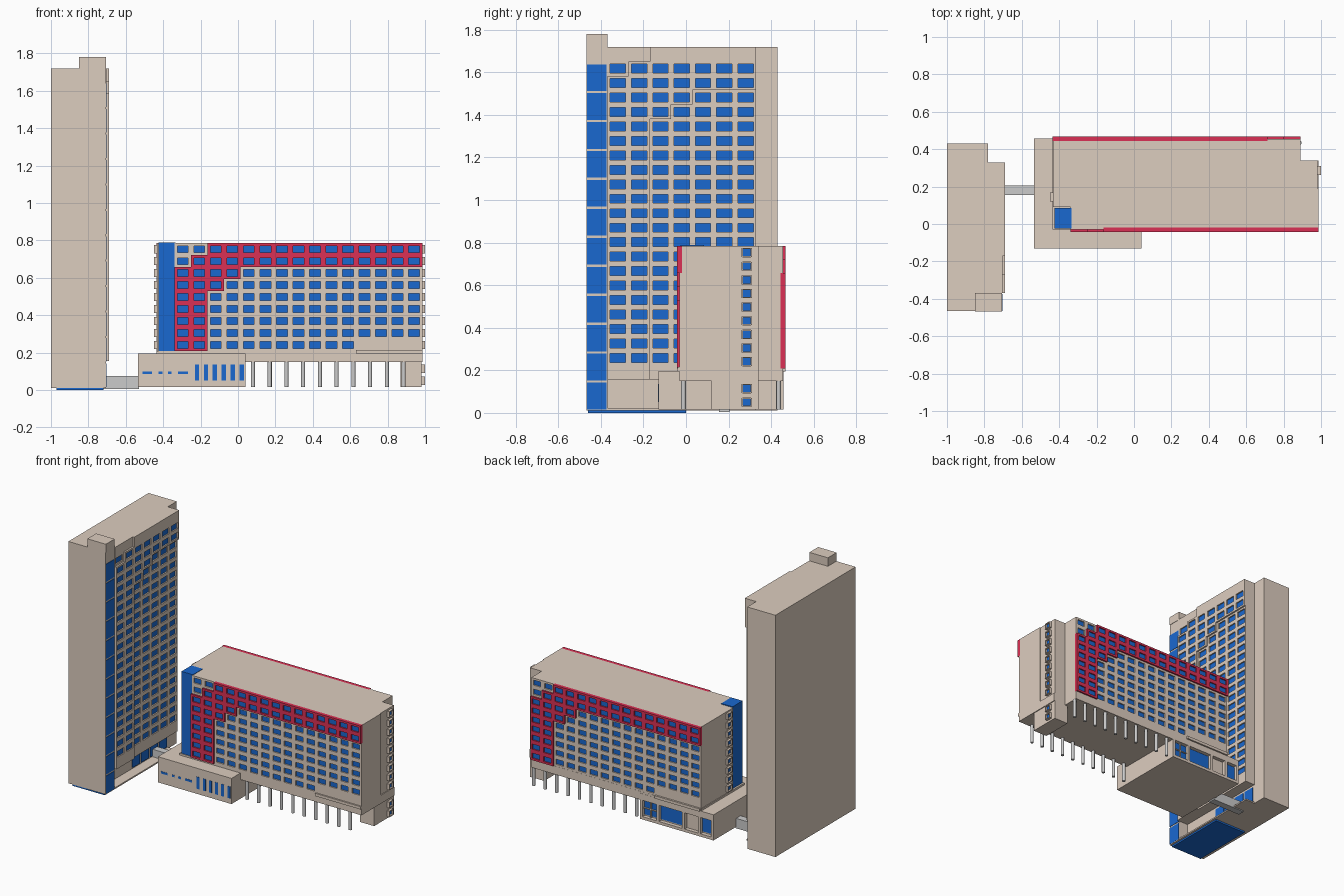
import bpy, bmesh
from mathutils import Vector

if "Cube" in bpy.data.objects:
    bpy.data.objects.remove(bpy.data.objects["Cube"])


def material(name, rgb):
    m = bpy.data.materials.new(name)
    m.diffuse_color = (*rgb, 1)
    m.use_nodes = True
    m.node_tree.nodes["Principled BSDF"].inputs["Base Color"].default_value = m.diffuse_color
    return m


CREAM = material("cream", (0.72, 0.61, 0.52))
BLUE = material("blue_glass", (0.01, 0.14, 0.63))
RED = material("red_panel", (0.71, 0.03, 0.09))


def finish(name, bm, mats):
    me = bpy.data.meshes.new(name)
    bm.to_mesh(me)
    bm.free()
    for m in mats:
        me.materials.append(m)
    ob = bpy.data.objects.new(name, me)
    bpy.context.collection.objects.link(ob)
    return ob


def prism(name, pts, z0, z1, mat):
    bm = bmesh.new()
    base = bm.faces.new([bm.verts.new((x, y, z0)) for x, y in pts])
    top = bmesh.ops.extrude_face_region(bm, geom=[base])["geom"]
    bmesh.ops.translate(bm, vec=(0, 0, z1 - z0),
                        verts=[v for v in top if isinstance(v, bmesh.types.BMVert)])
    bmesh.ops.recalc_face_normals(bm, faces=bm.faces)
    return finish(name, bm, [mat] if mat else [])


def box(name, x0, x1, y0, y1, z0, z1, mat=CREAM):
    return prism(name, [(x0, y0), (x1, y0), (x1, y1), (x0, y1)], z0, z1, mat)


def stepped_band(c, r, full):
    """L-shaped raised band: full rows on top, two columns down the side, stepped corners."""
    if r < full:
        return c >= 2 - r
    return c < max(2, 4 - (r - full))


def facade(name, origin, u, cols, rows, cw, ch, ww, wh, window, band, band_mat):
    """Wall of framed recessed windows; rows count down from the top-left origin."""
    o, u, up = Vector(origin), Vector(u), Vector((0, 0, 1))
    n = u.cross(up)
    bm = bmesh.new()

    def quad(pts, mi):
        f = bm.faces.new([bm.verts.new(o + u * a + up * b + n * d) for a, b, d in pts])
        f.material_index = mi

    def height(c, r):
        if not (0 <= c < cols and 0 <= r < rows):
            return 0
        return 0.024 if band(c, r) else 0.012

    for c in range(cols):
        for r in range(rows):
            h, mi = height(c, r), 2 if band(c, r) else 0
            a0, a1, b1, b0 = c * cw, (c + 1) * cw, -r * ch, -(r + 1) * ch
            outer = [(a0, b0), (a1, b0), (a1, b1), (a0, b1)]
            # step faces towards lower neighbours
            for k, (dc, dr) in enumerate([(0, 1), (1, 0), (0, -1), (-1, 0)]):
                low = height(c + dc, r + dr)
                if low < h:
                    p, q = outer[k], outer[(k + 1) % 4]
                    quad([(*p, low), (*q, low), (*q, h), (*p, h)], mi)
            if not window(c, r):
                quad([(*p, h) for p in outer], mi)
                continue
            ca, cb = (a0 + a1) / 2, (b0 + b1) / 2
            inner = [(ca + s * ww / 2, cb + t * wh / 2)
                     for s, t in ((-1, -1), (1, -1), (1, 1), (-1, 1))]
            g = h - 0.009
            for k in range(4):
                j = (k + 1) % 4
                quad([(*outer[k], h), (*outer[j], h), (*inner[j], h), (*inner[k], h)], mi)
                quad([(*inner[k], h), (*inner[j], h), (*inner[j], g), (*inner[k], g)], mi)
            quad([(*p, g) for p in inner], 1)
    bmesh.ops.remove_doubles(bm, verts=bm.verts, dist=1e-5)
    return finish(name, bm, [CREAM, BLUE, band_mat])


# ---- tall tower ----
prism("tower_body", [(-1, -.465), (-.715, -.465), (-.715, .33), (-.78, .33), (-.78, .43),
                     (-1, .43)], .156, 1.72, CREAM)
box("tower_ground_floor", -1, -.78, -.465, .43, .012, .156)
box("tower_floor_slab", -.78, -.705, -.465, .33, .012, .022)
box("tower_glass_base", -.97, -.72, -.46, 0, 0, .012, BLUE)
box("tower_corner_shaft", -.85, -.707, -.468, -.37, .012, 1.72)
box("tower_roof_box", -.85, -.705, -.468, -.37, 1.72, 1.78)
for i in range(12):
    z = .017 + i * .136
    box("tower_corner_glass", -.72, -.704, -.466, -.374, z, z + .125, BLUE)
for i in range(4):
    y = -.07 + i * .1
    box("lobby_glass", -.79, -.775, y, y + .085, .03, .14, BLUE)
facade("tower_facade", (-.715, -.37, 1.72), (0, 1, 0), 7, 23, .1, .068, .072, .042,
       lambda c, r: 0 < r < 22, lambda c, r: stepped_band(c, r, 3), CREAM)

# ---- link bridge ----
box("link_bridge", -.79, -.53, .155, .205, .005, .075, None)

# ---- long slab building ----
prism("slab_body", [(-.34, -.018), (.986, -.018), (.986, .19), (.98, .19), (.98, .34),
                    (.89, .34), (.89, .443), (-.432, .443), (-.432, .09), (-.34, .09)],
      .15, .785, CREAM)
prism("slab_base", [(-.437, -.03), (.986, -.03), (.986, .34), (.89, .34), (.89, .456),
                    (-.437, .456)], .15, .209, CREAM)
box("slab_corner_glass", -.424, -.335, -.025, .085, .209, .788, BLUE)
for name, origin, u in (("front_facade", (-.34, -.018, .785), (1, 0, 0)),
                        ("back_facade", (.89, .443, .785), (-1, 0, 0))):
    facade(name, origin, u, 15, 9, .0884, .064, .058, .036,
           lambda c, r: not (r == 8 and c > 10), lambda c, r: stepped_band(c, r, 2), RED)
box("front_ledge", .63, .986, -.04, -.02, .195, .215)
box("back_ledge", -.432, -.08, .45, .468, .195, .215)

# stair core reaching the ground, with framed end windows
box("stair_core", .87, .98, .12, .34, .015, .15)


def end_window(x, side, y, z):
    for dy in (-.021, .021):
        box("end_window_jamb", *sorted((x, x + side * .018)), y + dy - .003, y + dy + .003,
            z - .021, z + .021)
    for dz in (-.019, .019):
        box("end_window_rail", *sorted((x, x + side * .018)), y - .02, y + .02,
            z + dz - .003, z + dz + .003)
    box("end_window_glass", *sorted((x - side * .004, x + side * .005)), y - .02, y + .02,
        z - .016, z + .016, BLUE)


levels = [.241 + i * .064 for i in range(9)]
for z in [.05, .114] + levels:
    end_window(.982, 1, .285, z)
for z in levels:
    end_window(-.43, -1, .145, z)

# columns under the slab
for y in (-.012, .435):
    for i in range(10):
        bpy.ops.mesh.primitive_cylinder_add(vertices=16, radius=.011, depth=.135,
                                            location=(.08 + i * .0895, y, .0835))
        bpy.context.object.name = "column"
        bpy.ops.object.shade_smooth_by_angle()

# ---- podium ----
prism("podium_body", [(-.535, -.13), (.04, -.13), (.04, .43), (-.535, .43)], .015, .196, CREAM)
for x0, x1 in ((-.51, -.46), (-.425, -.405), (-.375, -.355), (-.32, -.268)):
    box("podium_slot_window", x0, x1, -.132, -.12, .085, .1, BLUE)
for i in range(6):
    x = -.22 + i * .048
    box("podium_tall_window", x - .011, x + .011, -.132, -.12, .052, .136, BLUE)

# podium back: framed openings with glass
box("podium_back_head", -.535, .04, .43, .457, .15, .196)
box("podium_back_sill", -.535, .04, .43, .457, .015, .035)
for x in (-.525, -.425, -.3, -.1, .03):
    box("podium_back_pier", x - .01, x + .01, .43, .457, .035, .15)
for x0, x1 in ((-.515, -.435), (-.29, -.11), (-.09, .02)):
    box("podium_back_glass", x0, x1, .425, .436, .045, .145, BLUE)
box("podium_mullion", -.038, -.032, .43, .445, .035, .15)
box("podium_transom", -.09, .02, .43, .445, .09, .096)
